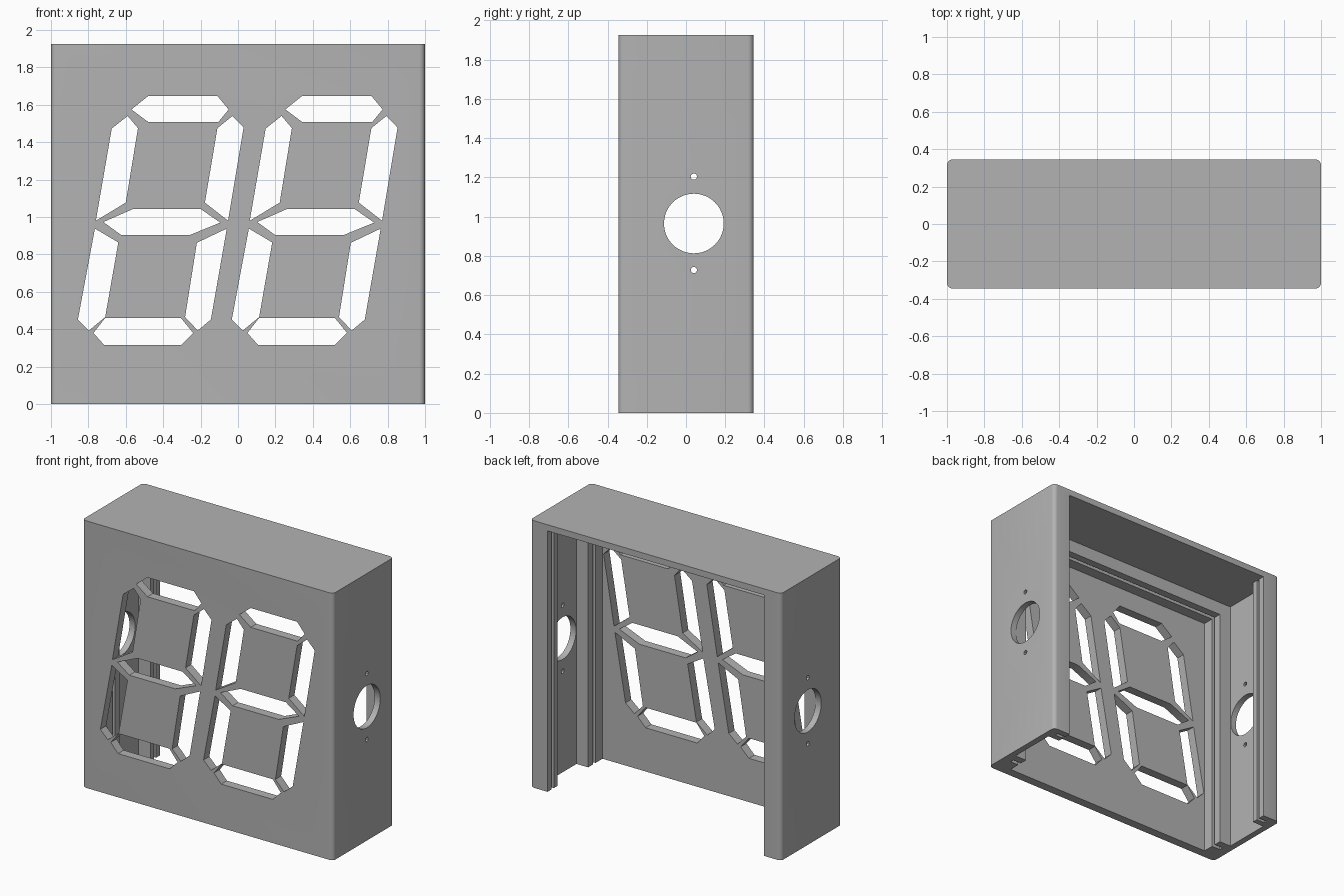
import bpy, bmesh, math
from mathutils import Matrix

cube = bpy.data.objects.get("Cube")
if cube:
    bpy.data.objects.remove(cube, do_unlink=True)

W, D, H = 2.0, 0.69, 1.925      # overall size
WALL, LIP = 0.045, 0.138        # wall thickness, reach of the guide rails
ROOF = H - WALL

grey = bpy.data.materials.new("plain grey")
grey.use_nodes = True
grey.diffuse_color = (0.45, 0.45, 0.45, 1)
grey.node_tree.nodes["Principled BSDF"].inputs["Base Color"].default_value = (0.45, 0.45, 0.45, 1)


def finish(name, bm):
    bmesh.ops.recalc_face_normals(bm, faces=bm.faces)
    mesh = bpy.data.meshes.new(name)
    bm.to_mesh(mesh)
    bm.free()
    mesh.materials.append(grey)
    ob = bpy.data.objects.new(name, mesh)
    bpy.context.collection.objects.link(ob)
    return ob


def box(name, half_x, y0, y1, z0, z1, radius=0):
    bm = bmesh.new()
    bmesh.ops.create_cube(bm, size=1)
    for v in bm.verts:
        v.co = (v.co.x * 2 * half_x, y0 if v.co.y < 0 else y1, z0 if v.co.z < 0 else z1)
    if radius:
        upright = [e for e in bm.edges if abs(e.verts[0].co.z - e.verts[1].co.z) > 0.1]
        bmesh.ops.bevel(bm, geom=upright, offset=radius, segments=5, profile=0.5, affect='EDGES')
    return finish(name, bm)


def cross_hole(name, z, radius, sides):
    bm = bmesh.new()
    bmesh.ops.create_cone(bm, cap_ends=True, segments=sides, radius1=radius, radius2=radius, depth=3,
                          matrix=Matrix.Translation((0, 0.04, z)) @ Matrix.Rotation(math.pi / 2, 4, 'Y'))
    return finish(name, bm)


# Segments of one slanted digit, as (x, z) outlines
SEGMENTS = [
    [(-.57, 1.575), (-.48, 1.647), (-.11, 1.647), (-.05, 1.575), (-.105, 1.508), (-.48, 1.508)],
    [(-.59, 1.54), (-.535, 1.475), (-.6, 1.077), (-.76, .98), (-.675, 1.473)],
    [(-.03, 1.54), (.03, 1.478), (-.053, .98), (-.177, 1.077), (-.11, 1.475)],
    [(-.72, .973), (-.56, 1.043), (-.2, 1.043), (-.095, .97), (-.257, .904), (-.625, .904)],
    [(-.765, .938), (-.64, .864), (-.71, .465), (-.797, .393), (-.856, .452)],
    [(-.06, .938), (-.145, .452), (-.215, .393), (-.283, .465), (-.22, .862)],
    [(-.773, .38), (-.71, .46), (-.305, .46), (-.24, .38), (-.305, .315), (-.715, .315)],
]


def digit_cutter():
    bm = bmesh.new()
    for shift in (0, 0.823):
        for outline in SEGMENTS:
            face = bm.faces.new([bm.verts.new((x + shift, -0.4, z)) for x, z in outline])
            out = bmesh.ops.extrude_face_region(bm, geom=[face])
            for v in out["geom"]:
                if isinstance(v, bmesh.types.BMVert):
                    v.co.y = -0.22
    return finish("digit_cutter", bm)


# Solid block with rounded upright corners
housing = box("housing", W / 2, -D / 2, D / 2, 0, H, 0.03)

inner, slot = W / 2 - LIP, W / 2 - 0.07
cutters = [
    # chamber, rear opening and front window between the rails
    box("chamber_cutter", W / 2 - WALL, -0.117, 0.232, -0.1, ROOF),
    box("rear_opening_cutter", inner, 0.1, 0.5, -0.1, ROOF),
    box("front_recess_cutter", inner, -0.28, 0, -0.1, H - LIP),
    # grooves for the sliding panels
    box("front_groove_cutter", slot, -0.2, -0.172, -0.1, H - 0.07),
    box("rear_groove_cutter", slot, 0.275, 0.299, -0.1, ROOF),
    # cable hole and screw holes through both sides
    cross_hole("cable_hole_cutter", 0.965, 0.152, 48),
    cross_hole("upper_screw_cutter", 1.204, 0.016, 12),
    cross_hole("lower_screw_cutter", 0.728, 0.016, 12),
    digit_cutter(),
]
for cutter in cutters:
    cutter.hide_render = True
    mod = housing.modifiers.new(cutter.name, 'BOOLEAN')
    mod.operation = 'DIFFERENCE'
    mod.solver = 'EXACT'
    mod.object = cutter

# Bake the cuts and drop the cutters
bpy.context.view_layer.update()
graph = bpy.context.evaluated_depsgraph_get()
baked = bpy.data.meshes.new_from_object(housing.evaluated_get(graph))
housing.modifiers.clear()
housing.data = baked
baked.materials.clear()
baked.materials.append(grey)
for cutter in cutters:
    bpy.data.objects.remove(cutter, do_unlink=True)

bpy.ops.object.select_all(action='DESELECT')
housing.select_set(True)
bpy.context.view_layer.objects.active = housing
bpy.ops.object.shade_smooth_by_angle(angle=math.radians(30))
